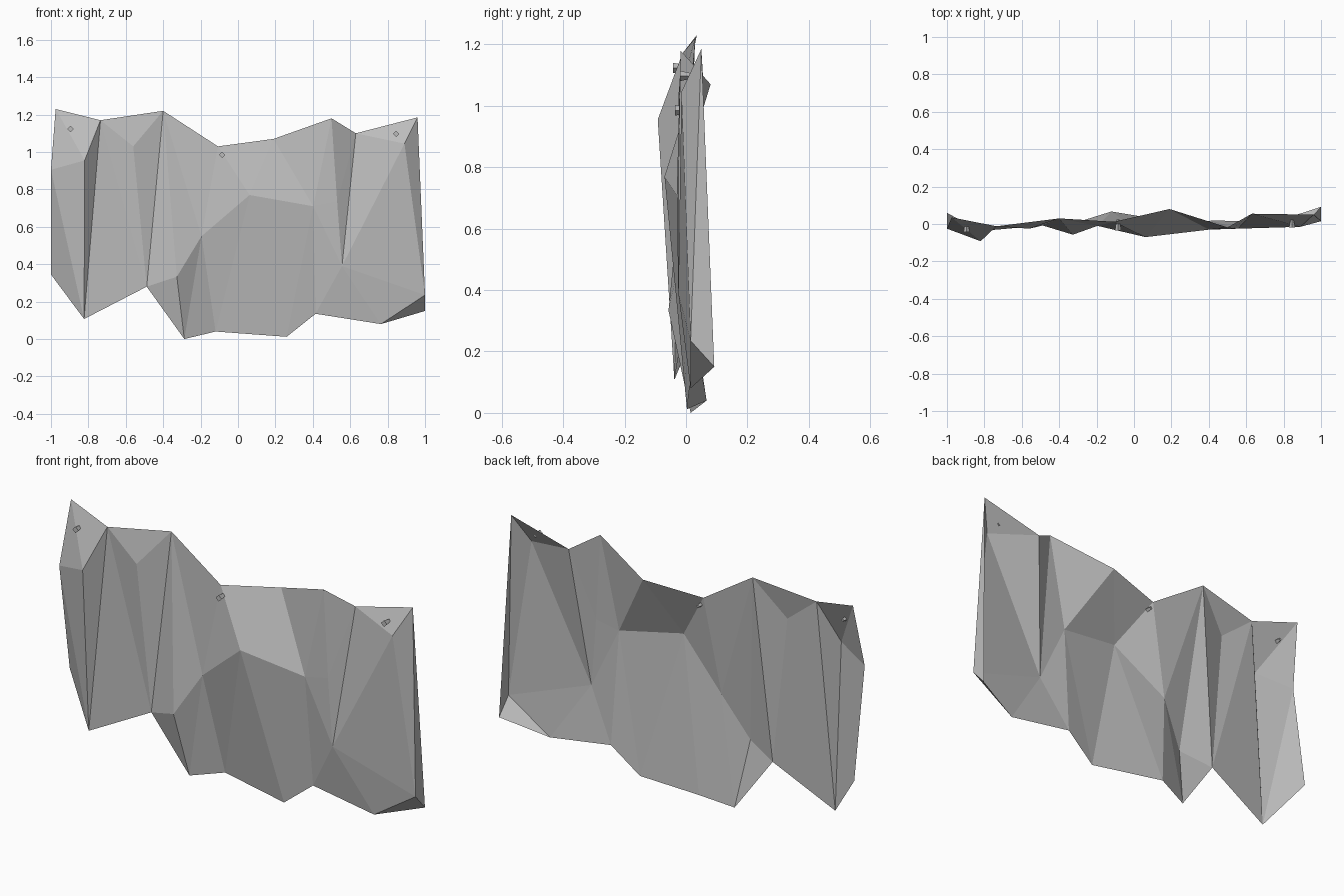
import bpy
import bmesh
from math import pi
from mathutils import Matrix, Vector

cube = bpy.data.objects.get("Cube")
if cube:
    bpy.data.objects.remove(cube, do_unlink=True)


def make_material(name, rgb):
    mat = bpy.data.materials.new(name)
    mat.use_nodes = True
    color = (*rgb, 1.0)
    mat.diffuse_color = color
    mat.node_tree.nodes["Principled BSDF"].inputs["Base Color"].default_value = color
    return mat


def add_object(name, bm, mat):
    mesh = bpy.data.meshes.new(name)
    bm.to_mesh(mesh)
    bm.free()
    mesh.materials.append(mat)
    obj = bpy.data.objects.new(name, mesh)
    bpy.context.collection.objects.link(obj)
    return obj


grey = make_material("plain grey", (0.5, 0.5, 0.5))

# Points of the crumpled sheet, grouped by where they lie
upper_hem = {
    "A": (-0.975, 0.035, 1.23), "B": (-0.735, -0.012, 1.17),
    "C": (-0.4, 0.03, 1.22), "D": (-0.107, 0.012, 1.03),
    "E": (0.19, 0.08, 1.07), "G": (0.5, -0.018, 1.18),
    "H": (0.63, 0.055, 1.1), "I": (0.96, 0.05, 1.185),
}
folds = {
    "K": (-0.82, -0.092, 0.955), "N": (-0.56, -0.025, 1.03),
    "P": (-0.327, -0.057, 0.333), "S": (-0.195, -0.01, 0.55),
    "T": (0.062, -0.07, 0.77), "U": (0.402, -0.03, 0.71),
    "V": (0.53, -0.025, 0.735), "W": (0.556, -0.025, 0.39),
    "c": (0.89, -0.015, 1.045),
}
sides_and_lower_hem = {
    "J": (-1.0, -0.025, 0.905), "L": (-1.0, 0.06, 0.345),
    "M": (-0.823, -0.038, 0.107), "O": (-0.488, -0.008, 0.28),
    "Q": (-0.287, 0.015, 0.0), "R": (-0.12, 0.067, 0.04),
    "X": (0.26, 0.003, 0.012), "Y": (0.415, 0.018, 0.135),
    "Z": (0.764, 0.015, 0.08), "b": (1.0, 0.092, 0.15),
    "a": (1.0, 0.015, 0.235),
}

# Each fold point carries a fan of flat facets around it
fans = {
    "K": "AJMBA", "M": "JL", "B": "MONC", "C": "NOPSD", "P": "OQS",
    "S": "QRTD", "T": "RXUED", "U": "XYWVGE", "V": "WHG",
    "W": "YZacH", "H": "cI", "a": "ZbIc",
}

bm = bmesh.new()
points = {**upper_hem, **folds, **sides_and_lower_hem}
verts = {key: bm.verts.new(co) for key, co in points.items()}
for hub, rim in fans.items():
    for first, second in zip(rim, rim[1:]):
        bm.faces.new((verts[hub], verts[first], verts[second]))
add_object("crumpled_sheet", bm, grey)


# Small four-sided pins, wide at the front and narrowing through the sheet
def add_pin(name, x, z, front, back):
    bm = bmesh.new()
    bmesh.ops.create_cone(
        bm, cap_ends=True, segments=4, radius1=0.017, radius2=0.008,
        depth=back - front,
        matrix=Matrix.Translation(Vector((x, (front + back) / 2, z)))
        @ Matrix.Rotation(-pi / 2, 4, "X"))
    add_object(name, bm, grey)


add_pin("right_pin", -0.895, 1.123, -0.043, 0.005)
add_pin("middle_pin", -0.085, 0.985, -0.036, 0.025)
add_pin("left_pin", 0.845, 1.097, -0.02, 0.022)
